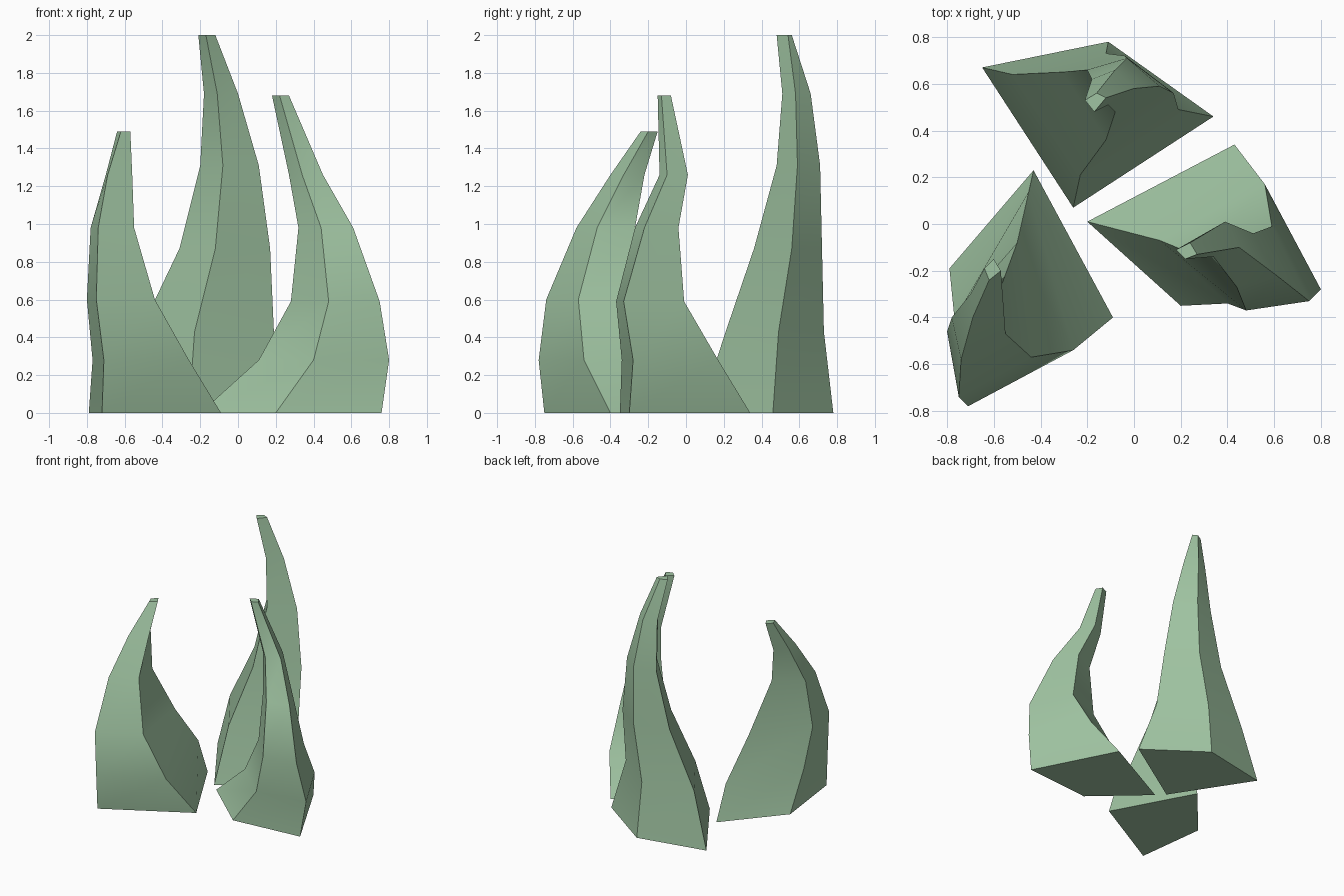
import bpy
import bmesh
import math

default_cube = bpy.data.objects.get("Cube")
if default_cube:
    bpy.data.objects.remove(default_cube, do_unlink=True)

# One pale green for everything
green = bpy.data.materials.new("pale_green")
green.use_nodes = True
colour = (0.35, 0.55, 0.36, 1)
green.diffuse_color = colour
green.node_tree.nodes["Principled BSDF"].inputs["Base Color"].default_value = colour


def make_spike(name, heights, front, right, back, left):
    """Loft a four-sided curved spike through its four ridge paths."""
    bm = bmesh.new()
    rings = []
    for z, *corners in zip(heights, front, right, back, left):
        rings.append([bm.verts.new((x, y, z)) for x, y in corners])

    # Side walls between neighbouring sections
    for lower, upper in zip(rings, rings[1:]):
        for i in range(len(lower)):
            j = (i + 1) % len(lower)
            bm.faces.new((lower[i], lower[j], upper[j], upper[i]))

    # Flat base and blunt tip
    bm.faces.new(reversed(rings[0]))
    bm.faces.new(rings[-1])
    bmesh.ops.recalc_face_normals(bm, faces=bm.faces)

    mesh = bpy.data.meshes.new(name)
    bm.to_mesh(mesh)
    bm.free()
    mesh.materials.append(green)
    spike = bpy.data.objects.new(name, mesh)
    bpy.context.collection.objects.link(spike)

    # Soft bend along the length, crisp ridges
    bpy.ops.object.select_all(action="DESELECT")
    spike.select_set(True)
    bpy.context.view_layer.objects.active = spike
    bpy.ops.object.shade_smooth_by_angle(angle=math.radians(30))
    return spike


# Tall spike at the back
make_spike(
    "tall_back_spike",
    heights=(0, .43, .87, 1.31, 1.69, 2),
    front=[(-.26, .07), (-.23, .21), (-.12, .36), (-.08, .48), (-.11, .51), (-.17, .48)],
    right=[(.34, .46), (.19, .49), (.17, .56), (.11, .59), (0, .58), (-.12, .54)],
    back=[(-.11, .78), (-.12, .73), (-.04, .72), (-.03, .71), (-.08, .66), (-.16, .56)],
    left=[(-.65, .67), (-.52, .64), (-.31, .65), (-.2, .66), (-.18, .62), (-.21, .53)],
)

# Short spike at the model's right
make_spike(
    "short_right_spike",
    heights=(0, .28, .6, .98, 1.26, 1.49),
    front=[(-.72, -.75), (-.71, -.78), (-.75, -.74), (-.74, -.58), (-.69, -.4), (-.62, -.24)],
    right=[(-.09, -.4), (-.26, -.54), (-.44, -.57), (-.55, -.47), (-.56, -.33), (-.57, -.2)],
    back=[(-.43, .23), (-.45, .14), (-.5, -.08), (-.57, -.27), (-.62, -.22), (-.6, -.15)],
    left=[(-.79, -.19), (-.77, -.39), (-.8, -.46), (-.78, -.4), (-.7, -.3), (-.64, -.19)],
)

# Middle-height spike at the model's left
make_spike(
    "middle_left_spike",
    heights=(0, .28, .59, .98, 1.26, 1.68),
    front=[(.2, -.35), (.4, -.34), (.48, -.37), (.44, -.27), (.34, -.14), (.22, -.15)],
    right=[(.76, -.3), (.8, -.28), (.75, -.33), (.61, -.22), (.45, -.1), (.27, -.13)],
    back=[(.43, .34), (.56, .17), (.59, -.01), (.51, -.04), (.39, .01), (.24, -.08)],
    left=[(-.2, .01), (.11, -.07), (.28, -.14), (.32, -.14), (.27, -.07), (.18, -.11)],
)
